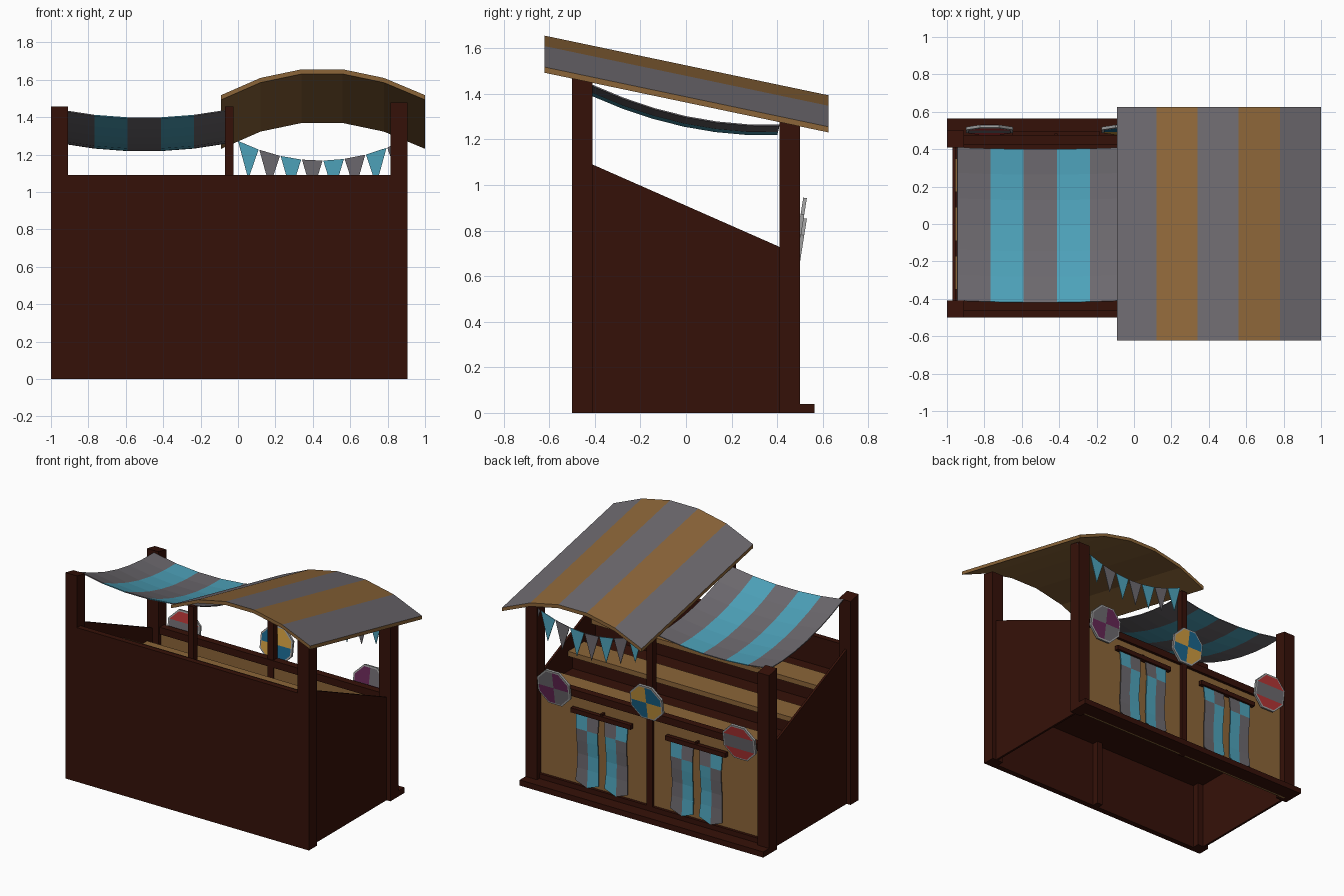
import bpy, math
from math import sin, cos, pi
from mathutils import Matrix

if "Cube" in bpy.data.objects:
    bpy.data.objects.remove(bpy.data.objects["Cube"])

def mat(name, r, g, b):
    m = bpy.data.materials.new(name)
    m.diffuse_color = (r, g, b, 1)
    m.use_nodes = True
    m.node_tree.nodes["Principled BSDF"].inputs["Base Color"].default_value = m.diffuse_color
    return m

WOOD = mat("dark_wood", .036, .0055, .0025)
TAN = mat("tan_wood", .26, .13, .04)
GREY = mat("grey_cloth", .15, .14, .155)
CYAN = mat("cyan_cloth", .075, .36, .49)
RIM = mat("shield_metal", .35, .35, .35)
RED = mat("red_paint", .45, .035, .035)
PLUM = mat("plum_paint", .13, .02, .09)
GOLD = mat("gold_paint", .60, .32, .05)
BLUE = mat("blue_paint", .01, .13, .26)
CX = -.0475   # middle of the stand body

def mesh(name, verts, faces, mats, idx=None, thick=0):
    me = bpy.data.meshes.new(name)
    me.from_pydata(verts, [], faces)
    for m in mats:
        me.materials.append(m)
    if idx:
        for p, i in zip(me.polygons, idx):
            p.material_index = i
    ob = bpy.data.objects.new(name, me)
    bpy.context.collection.objects.link(ob)
    if thick:
        md = ob.modifiers.new("thickness", "SOLIDIFY")
        md.thickness, md.offset = thick, 0
    return ob

def prism(name, prof, a, b, m, axis="x"):
    # closed profile extruded from a to b along x (profile y,z) or y (profile x,z)
    put = (lambda p, t: (t, p[0], p[1])) if axis == "x" else (lambda p, t: (p[0], t, p[1]))
    n = len(prof)
    v = [put(p, t) for t in (a, b) for p in prof]
    f = [tuple(range(n))[::-1], tuple(range(n, 2 * n))]
    f += [(i, (i + 1) % n, n + (i + 1) % n, n + i) for i in range(n)]
    if axis == "y":
        f = [q[::-1] for q in f]
    return mesh(name, v, f, [m])

def box(name, x0, x1, y0, y1, z0, z1, m=WOOD):
    return prism(name, [(y0, z0), (y1, z0), (y1, z1), (y0, z1)], x0, x1, m)

# posts, with tops sloping like the roof
def post(name, x0, x1, y0, y1, z):
    d = (y1 - y0) * .1
    prism(name, [(y0, 0), (y1, 0), (y1, z - d), (y0, z + d)], x0, x1, WOOD)

post("front_left_post", -1, -.91, -.5, -.41, 1.447)
post("front_right_post", .815, .905, -.5, -.41, 1.47)
post("front_middle_post", -.07, -.025, -.46, -.415, 1.452)
post("back_left_post", -1, -.91, .41, .5, 1.27)
post("back_right_post", .815, .905, .41, .5, 1.30)
post("back_middle_post", -.07, -.025, .43, .475, 1.27)

# walls, panels and rails
box("front_wall", -1, .905, -.5, -.46, 0, 1.09)
for side, x0 in (("left", -.97), ("right", .86)):
    prism(side + "_side_wall", [(-.46, 0), (.43, 0), (.43, .72), (-.41, 1.09), (-.46, 1.09)],
          x0, x0 + .015, WOOD)
box("back_panel", -.955, .86, .44, .455, .0, .70, TAN)
box("back_top_rail", -.93, .84, .425, .475, .69, .74)
box("back_bottom_rail", -.93, .84, .455, .475, .03, .075)
box("back_ledge", -1, .905, .455, .565, 0, .04)

# floor, stepped risers and benches
box("floor", -.955, .86, -.46, .44, .48, .50)
for i, (y, z) in enumerate(((.27, .66), (.01, .78), (-.25, .91))):
    box(f"bench_{i}", -.955, .86, y - .10, y + .08, z - .035, z, TAN)
    box(f"bench_support_{i}", -.955, .86, y - .10, y + .03, .49, z - .03)
    if i:
        box(f"step_{i}", -.955, .86, y + .03, y + .17, .49, z - .14)
box("top_shelf", -.955, .86, -.46, -.345, .87, .89)

# arched striped roof
roof = [(-.09, 1.518), (.12, 1.61), (.34, 1.656), (.56, 1.656), (.78, 1.61), (1, 1.518)]
v, f, idx = [], [], []
for dz in (0, -.025):
    for y, drop in ((-.622, 0), (.625, .262)):
        v += [(x, y, z + dz - drop) for x, z in roof]
for i in range(5):
    f += [(i, i + 1, i + 7, i + 6), (i + 12, i + 18, i + 19, i + 13),
          (i, i + 12, i + 13, i + 1), (i + 6, i + 7, i + 19, i + 18)]
    idx += [i % 2, 1, 1, 1]
f += [(0, 6, 18, 12), (5, 17, 23, 11)]
idx += [1, 1]
mesh("arched_roof", v, f, [GREY, TAN], idx)

# sagging striped awning
N = 6
v, f, idx = [], [], []
for j in range(N + 1):
    for i in range(6):
        s, t = i / 5, j / N
        z = 1.437 - .175 * t - .2 * t * (1 - t) - .168 * s * (1 - s)
        v.append((-.945 + .887 * s, -.41 + .82 * t - .04 * s * (1 - s), z))
for j in range(N):
    for i in range(5):
        a = j * 6 + i
        f.append((a, a + 1, a + 7, a + 6))
        idx.append(i % 2)
mesh("sagging_awning", v, f, [GREY, CYAN], idx, .006)

# bunting: alternating flags hung in a sagging row
def sag(x):
    return 1.168 + .11 * ((x - .44) / .45) ** 2
for i in range(8):
    x = .055 + i * .114
    a, b = x - .055, x + .055
    mesh(f"bunting_flag_{i}", [(a, .485, sag(a)), (b, .485, sag(b)), (x, .488, sag(x) - .18)],
         [(0, 1, 2)], [GREY if i % 2 else CYAN], thick=.004)

# hanging banners, two on each rod
def banner(name, cx, flip):
    rows = [.585, .48, .40, .30, .20, .11]
    v, f, idx = [], [], []
    for j, z in enumerate(rows):
        for k in (-1, 0, 1):
            zz = z - (.035 if k == 0 and j == 5 else 0)
            v.append((cx + k * (.09 - .008 * sin(j * pi / 5)), .477 + .007 * sin(j * 1.4), zz))
    for j in range(5):
        for k in range(2):
            a = j * 3 + k
            f.append((a, a + 1, a + 4, a + 3))
            idx.append((k + flip + (j == 0)) % 2)
    mesh(name, v, f, [GREY, CYAN], idx, .006)

for side, cx in (("left", CX - .37), ("right", CX + .37)):
    box(side + "_banner_rod", cx - .235, cx + .235, .465, .495, .585, .617)
    box(side + "_banner_peg", cx - .008, cx + .008, .455, .485, .61, .63)
    banner(side + "_banner_a", cx - .113, 0)
    banner(side + "_banner_b", cx + .113, 1)

# octagonal shields, painted on both sides, leaning outward at the top
def octagon(r):
    return [(r / cos(pi / 8) * cos(pi / 8 + k * pi / 4), r / cos(pi / 8) * sin(pi / 8 + k * pi / 4))
            for k in range(8)]

def shield(name, cx, z, c1, c2, striped=False):
    M = Matrix.Translation((cx, .503, z)) @ Matrix.Rotation(math.radians(-9), 4, "X")
    parts = [prism(name + "_body", octagon(.125), -.008, .008, RIM, "y")]
    o = octagon(.114)
    if striped:
        pts, f, idx = o, [(0, 1, 2, 3), (7, 0, 3, 4), (4, 5, 6, 7)], [0, 1, 0]
    else:
        pts, f, idx = o + [(.114, 0), (0, .114), (-.114, 0), (0, -.114), (0, 0)], [], []
        for q in range(4):
            f.append((12, 8 + q, 2 * q, 2 * q + 1, 8 + (q + 1) % 4))
            idx.append(q % 2)
    for side, y, d in (("outer", .010, -1), ("inner", -.010, 1)):
        parts.append(mesh(f"{name}_{side}_face", [(px, y, pz) for px, pz in pts],
                          [q[::d] for q in f], [c1, c2], idx))
    for ob in parts:
        ob.matrix_world = M

shield("left_shield", CX - .725, .73, RED, GREY, True)
shield("middle_shield", CX, .82, GOLD, BLUE)
shield("right_shield", CX + .725, .73, GREY, PLUM)
